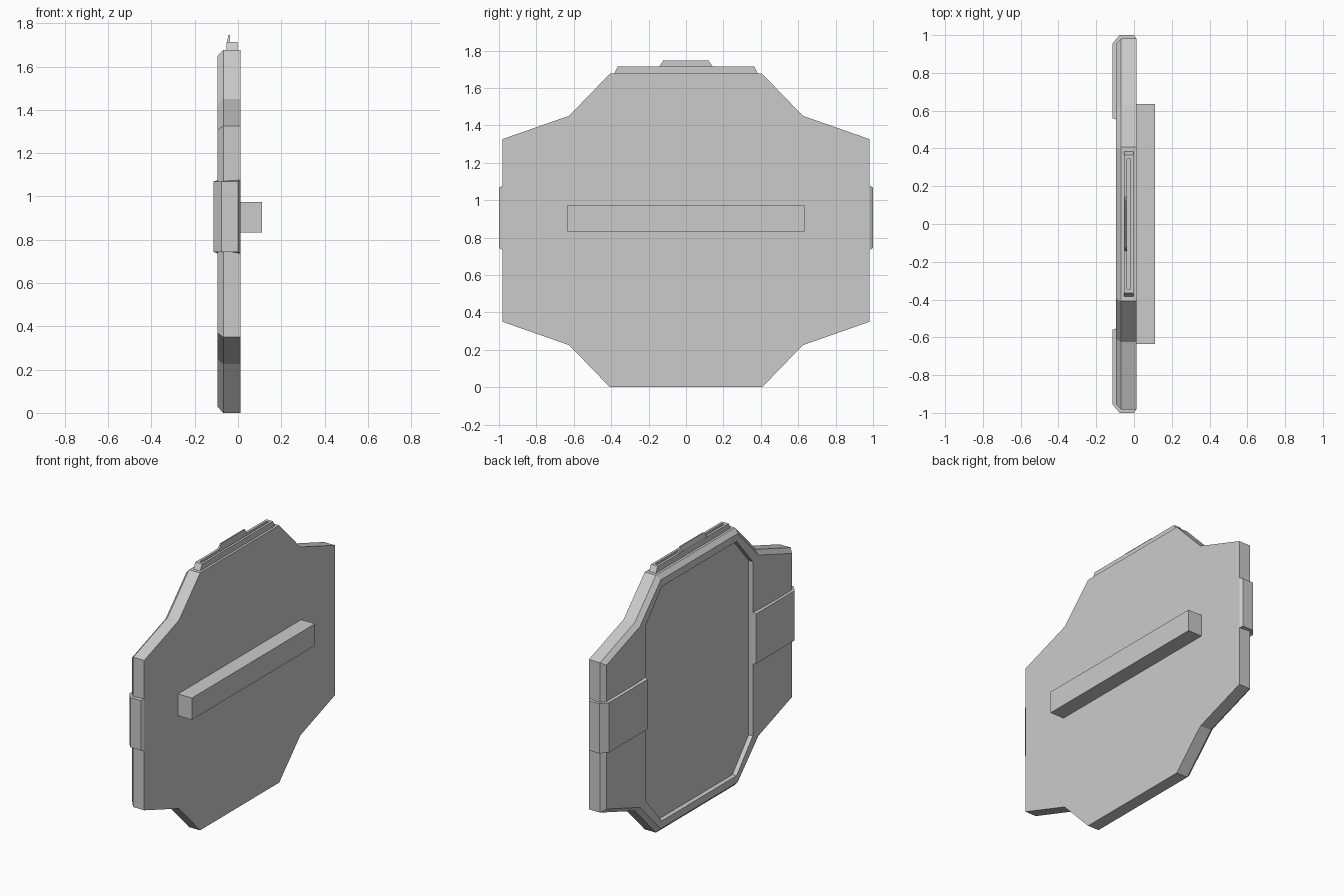
import bpy, bmesh
from mathutils import Vector

if "Cube" in bpy.data.objects:
    bpy.data.objects.remove(bpy.data.objects["Cube"])


def loft(name, rings):
    """Closed solid skinned through rings with equal point counts."""
    bm = bmesh.new()
    vs = [[bm.verts.new(p) for p in r] for r in rings]
    n = len(vs[0])
    for a, b in zip(vs, vs[1:]):
        for i in range(n):
            bm.faces.new((a[i], a[(i + 1) % n], b[(i + 1) % n], b[i]))
    bm.faces.new(vs[0])
    bm.faces.new(vs[-1])
    bmesh.ops.recalc_face_normals(bm, faces=bm.faces[:])
    me = bpy.data.meshes.new(name)
    bm.to_mesh(me)
    bm.free()
    ob = bpy.data.objects.new(name, me)
    bpy.context.collection.objects.link(ob)
    return ob


def slab(name, bottom, top):
    """Tapered block: each end is (x0, x1, half_width_y, z)."""
    return loft(name, [[(a, -w, z), (b, -w, z), (b, w, z), (a, w, z)]
                       for a, b, w, z in (bottom, top)])


def symmetric(quarter, mid):
    """Mirror quarter-profile points over y = 0 and z = mid."""
    right = quarter + [(y, 2 * mid - z) for y, z in reversed(quarter)]
    return right + [(-y, z) for y, z in reversed(right)]


def inset(pts, d):
    """Mitred inward offset of a counter-clockwise outline."""
    out = []
    for i, p in enumerate(pts):
        p = Vector(p)
        e1 = (p - Vector(pts[i - 1])).normalized()
        e2 = (Vector(pts[(i + 1) % len(pts)]) - p).normalized()
        n1, n2 = Vector((-e1.y, e1.x)), Vector((-e2.y, e2.x))
        out.append(p + (n1 + n2) * d / (1 + n1.dot(n2)))
    return out


def at_x(x, pts):
    return [(x, p[0], p[1]) for p in pts]


def cut(ob, cutter):
    mod = ob.modifiers.new("cut", 'BOOLEAN')
    mod.object = cutter
    mod.solver = 'EXACT'
    bpy.context.view_layer.objects.active = ob
    bpy.ops.object.modifier_apply(modifier=mod.name)
    bpy.data.objects.remove(cutter)


MID = 0.838

# Main plate with chamfered rim on one face and a shallow recess
outline = symmetric([(0.407, 0.0), (0.625, 0.225), (0.982, 0.35)], MID)
plate = loft("plate", [at_x(0.012, outline), at_x(-0.068, outline),
                       at_x(-0.095, inset(outline, 0.028))])
hole = symmetric([(0.385, 0.075), (0.552, 0.27)], MID)
cut(plate, loft("recess_cutter", [at_x(-0.2, hole), at_x(-0.065, hole)]))

# Clips wrapping both side edges: (x, y, half height)
clip = [(-0.09, 0.552, 0.171), (-0.114, 0.56, 0.162), (-0.114, 0.955, 0.162),
        (-0.076, 1.0, 0.162), (0.0, 1.0, 0.162), (0.011, 0.982, 0.17),
        (-0.03, 0.95, 0.171)]
for side, label in ((1, "left"), (-1, "right")):
    loft("side_clip_" + label,
         [[(x, side * y, 0.906 + s * h) for x, y, h in clip] for s in (-1, 1)])

# Handle bar on the flat face
slab("handle_bar", (0.005, 0.112, 0.634, 0.833), (0.005, 0.112, 0.634, 0.975))

# Grooved top rail and small sight tab
rail = slab("top_rail", (-0.052, -0.003, 0.39, 1.665), (-0.052, -0.003, 0.365, 1.714))
cut(rail, slab("groove_cutter", (-0.036, -0.018, 0.345, 1.695),
               (-0.036, -0.018, 0.345, 1.75)))
slab("top_tab", (-0.052, -0.036, 0.145, 1.71), (-0.043, -0.036, 0.122, 1.746))
